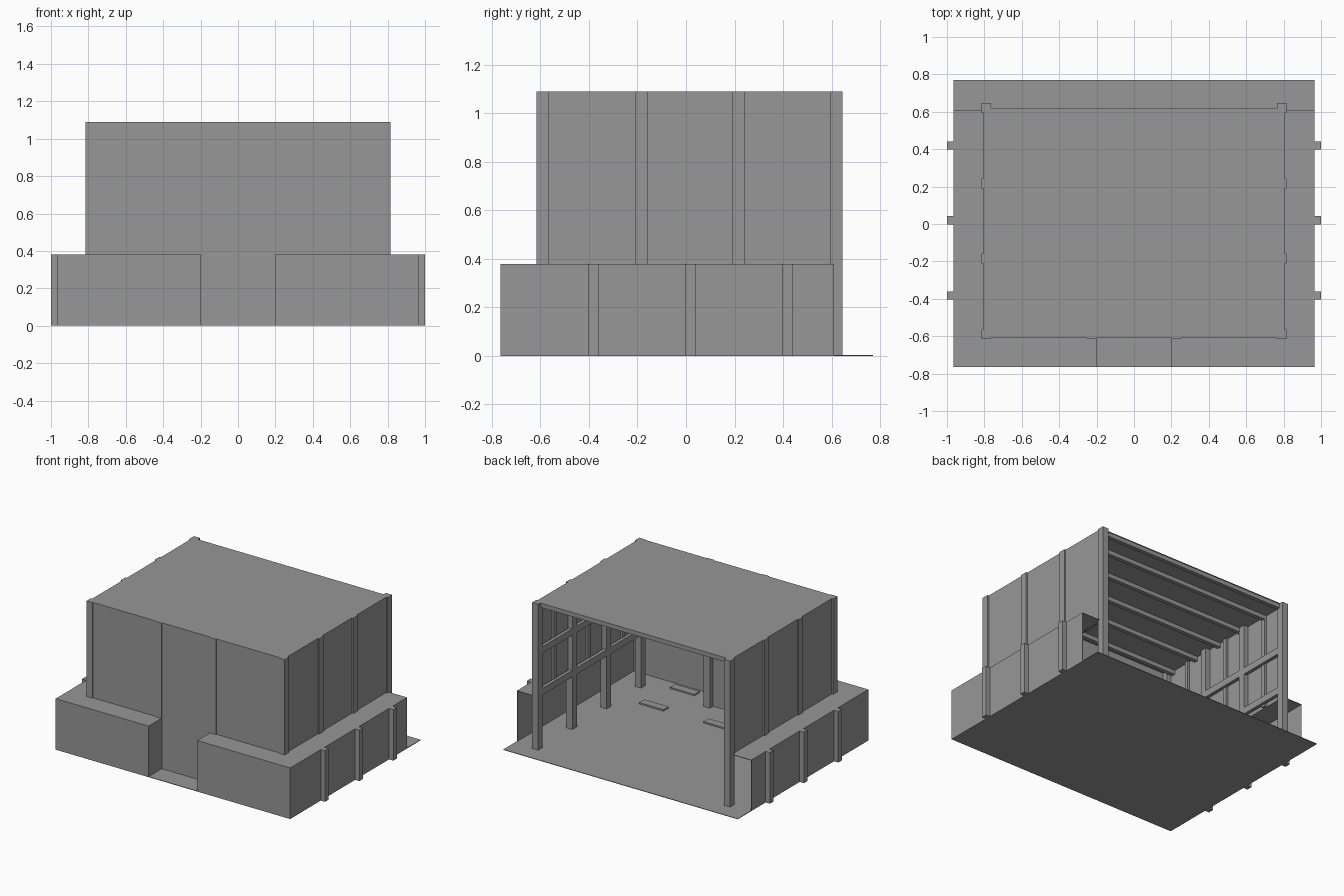
import bpy

cube = bpy.data.objects.get("Cube")
if cube:
    bpy.data.objects.remove(cube, do_unlink=True)

grey = bpy.data.materials.new("plain_grey")
grey.use_nodes = True
colour = (0.31, 0.31, 0.31, 1)
grey.diffuse_color = colour
grey.node_tree.nodes["Principled BSDF"].inputs["Base Color"].default_value = colour


def box(name, x, y, z):
    """Box from (low, high) pairs on each axis."""
    bpy.ops.mesh.primitive_cube_add(size=1)
    ob = bpy.context.object
    ob.name = name
    for v in ob.data.vertices:
        v.co = [pair[0] if c < 0 else pair[1] for c, pair in zip(v.co, (x, y, z))]
    ob.data.materials.append(grey)
    return ob


def around(centre, width):
    return (centre - width / 2, centre + width / 2)


def side(s, a, b):
    """Range from a to b, mirrored to the side s."""
    return tuple(sorted((s * a, s * b)))


T = 0.004                 # sheet thickness
LOW, TOP = 0.38, 1.09     # annex and hall heights
HX, HY = 0.805, -0.61     # hall side and front planes
OX, OY = 0.965, -0.765    # annex side and front planes
COLUMN_Y = (-0.59, -0.185, 0.217, 0.62)
BAYS = list(zip(COLUMN_Y, COLUMN_Y[1:]))
GIRT_Z = (0.42, 0.73)

# Floor and roof sheets
box("floor", (-OX, OX), (OY, 0.77), (0, T))
box("roof", (-HX, HX), (HY, 0.62), (TOP - T, TOP))

# Front wall of the hall, with the full-height middle bay
box("front_wall", (-HX, HX), (HY, HY + T), (LOW, TOP))
box("entrance_wall", (-0.2, 0.2), (HY, HY + T), (0, LOW))
for z in GIRT_Z:
    box("front_girt", (-0.77, 0.77), (-0.6, -0.57), around(z, 0.05))

for s in (1, -1):
    # Hall side wall, columns and framing
    box("side_wall", side(s, HX - T, HX), (HY, 0.62), (LOW, TOP))
    for y in COLUMN_Y:
        box("side_column", side(s, 0.765, 0.816), around(y, 0.052), (0, TOP))
    box("front_column", side(s, 0.2, 0.25), (-0.616, -0.565), (0, TOP))
    for y0, y1 in BAYS:
        for z in GIRT_Z:
            box("side_girt", side(s, 0.765, 0.79), (y0, y1), around(z, 0.05))
        box("wall_stud", side(s, 0.785, 0.802), around((y0 + y1) / 2, 0.03), (LOW, TOP))

    # Low annex wrapping the side and front, open at the back
    box("annex_side_wall", side(s, OX - T, OX), (OY, 0.61), (0, LOW))
    box("annex_front_wall", side(s, 0.2, OX), (OY, OY + T), (0, LOW))
    box("annex_return_wall", side(s, 0.2, 0.2 + T), (OY, HY), (0, LOW))
    box("annex_side_roof", side(s, HX - T, OX), (OY, 0.61), (LOW - T, LOW))
    box("annex_front_roof", side(s, 0.2, HX), (OY, HY + T), (LOW - T, LOW))
    for y in (-0.383, 0.02, 0.42):
        box("annex_pilaster", side(s, OX - T, 1), around(y, 0.043), (0, LOW))
    box("front_floor_slab", around(s * 0.5, 0.2), around(-0.7, 0.06), (0, 0.015))

# Roof purlins
for i in range(6):
    box("purlin", (-0.8, 0.8), around(0.42 - 0.2 * 1.2 * i if i < 5 else 0.6, 0.03), (TOP - 0.035, TOP - T))

# Floor slabs inside the hall
for x in (-0.53, 0, 0.53):
    box("hall_floor_slab", around(x, 0.2), around(-0.38, 0.06), (0, 0.015))
